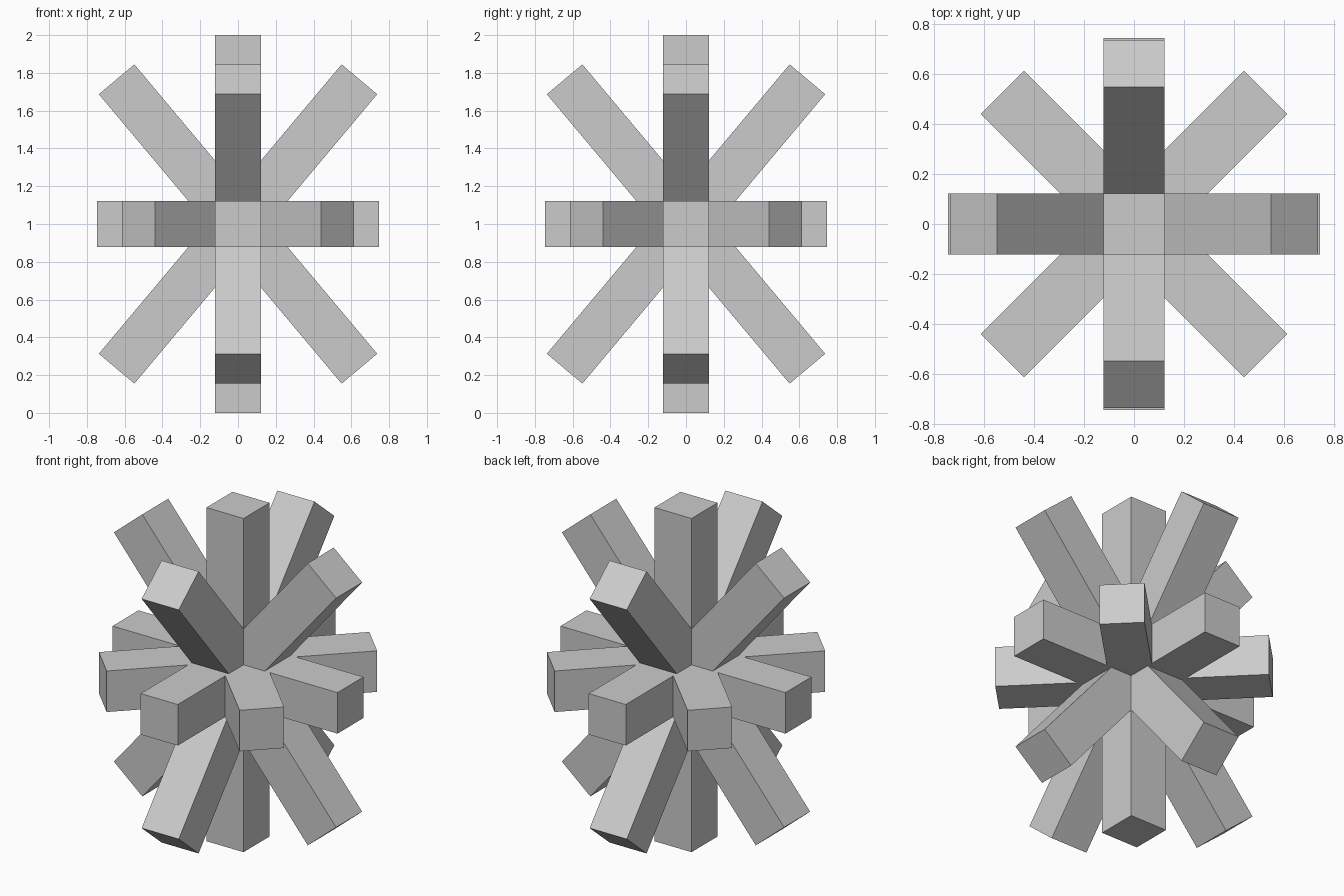
import bpy
from math import radians

if "Cube" in bpy.data.objects:
    bpy.data.objects.remove(bpy.data.objects["Cube"])

CENTRE = (0, 0, 1)
WIDTH = 0.246
LONG = 2.0      # upright and leaning bars
SHORT = 1.492   # level bars


def bar(name, length, rotation=(0, 0, 0)):
    """Square bar along z, rotated about the shared centre."""
    bpy.ops.mesh.primitive_cube_add(size=1, location=CENTRE)
    ob = bpy.context.object
    ob.name = name
    ob.scale = (WIDTH, WIDTH, length)
    ob.rotation_euler = [radians(a) for a in rotation]
    return ob


# Upright bar
bar("upright_bar", LONG)

# Level bars, every 45 degrees around z
for i in range(4):
    bar(f"level_bar_{i + 1}", SHORT, (0, 90, 45 * i))

# Bars leaning 40 degrees from upright, sideways and front to back
for tilt, side in ((40, "a"), (-40, "b")):
    bar(f"sideways_leaning_bar_{side}", LONG, (0, tilt, 0))
    bar(f"front_back_leaning_bar_{side}", LONG, (tilt, 0, 0))
